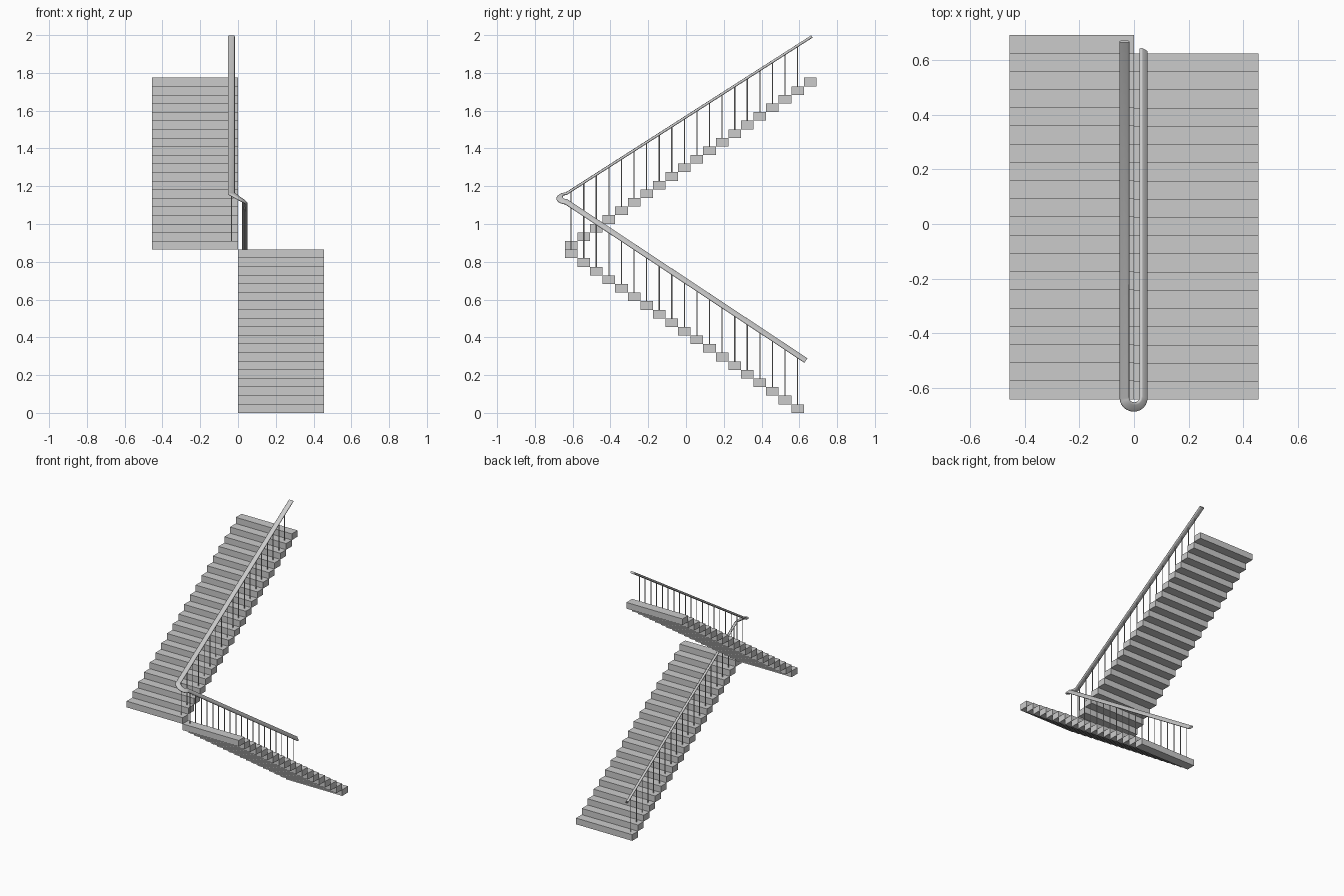
import bpy
import bmesh
from math import cos, sin, pi, radians
from mathutils import Vector

cube = bpy.data.objects.get("Cube")
if cube:
    bpy.data.objects.remove(cube, do_unlink=True)

grey = bpy.data.materials.new("warm_grey")
grey.use_nodes = True
colour = (0.6, 0.6, 0.6, 1)
grey.diffuse_color = colour
grey.node_tree.nodes["Principled BSDF"].inputs["Base Color"].default_value = colour

RISE, GOING, WIDTH = 0.0455, 0.0666, 0.455
FIRST_Y = -0.608          # centre of the steps beside the turn
RAIL_X = 0.035


def finish(bm, name, smooth=False):
    bmesh.ops.recalc_face_normals(bm, faces=bm.faces)
    mesh = bpy.data.meshes.new(name)
    bm.to_mesh(mesh)
    bm.free()
    mesh.materials.append(grey)
    obj = bpy.data.objects.new(name, mesh)
    bpy.context.collection.objects.link(obj)
    if smooth:
        bpy.ops.object.select_all(action='DESELECT')
        obj.select_set(True)
        bpy.context.view_layer.objects.active = obj
        bpy.ops.object.shade_smooth_by_angle(angle=radians(40))
    return obj


def flight(name, side, count, level):
    """Row of block steps; level(i) gives the step number above the floor."""
    bm = bmesh.new()
    for i in range(count):
        made = bmesh.ops.create_cube(bm, size=1)["verts"]
        bmesh.ops.scale(bm, vec=(WIDTH, GOING, RISE), verts=made)
        bmesh.ops.translate(bm, verts=made, vec=(
            side * WIDTH / 2, FIRST_Y + i * GOING, (level(i) + 0.5) * RISE))
    finish(bm, name)


def lower_level(i):
    return 18 - i


def upper_level(i):
    return 19 + i


flight("lower_steps", 1, 19, lower_level)
flight("upper_steps", -1, 20, upper_level)

# Handrail path: down the upper flight, round the turn, down the lower flight
top, upper_foot = Vector((-RAIL_X, 0.667, 1.993)), Vector((-RAIL_X, -0.635, 1.16))
lower_head, bottom = Vector((RAIL_X, -0.635, 1.118)), Vector((RAIL_X, 0.635, 0.277))
path = [top, upper_foot]
TURN = 12
for k in range(1, TURN):
    a = pi * k / TURN
    path.append(Vector((-RAIL_X * cos(a), -0.635 - 0.034 * sin(a),
                        1.139 + 0.021 * cos(a))))
path += [lower_head, bottom]

# Flat rail section with rounded edges
HALF_W, HALF_T = 0.018, 0.007
section = []
for cx, start in ((1, -90), (-1, 90)):
    for k in range(7):
        a = radians(start + 30 * k)
        section.append((cx * (HALF_W - HALF_T) + HALF_T * cos(a), HALF_T * sin(a)))

bm = bmesh.new()
rings = []
for i, p in enumerate(path):
    before, after = path[max(i - 1, 0)], path[min(i + 1, len(path) - 1)]
    tangent = Vector((0, 0, 0))
    if before != p:
        tangent += (p - before).normalized()
    if after != p:
        tangent += (after - p).normalized()
    tangent.normalize()
    side = tangent.cross(Vector((0, 0, 1))).normalized()
    up = side.cross(tangent)
    # the rail rolls over as it passes the turn
    roll = radians(45) * min(max((i - 1) / TURN, 0), 1)
    wide = side * cos(roll) - up * sin(roll)
    thin = up * cos(roll) + side * sin(roll)
    rings.append([bm.verts.new(p + wide * u + thin * v) for u, v in section])
for a, b in zip(rings, rings[1:]):
    for k in range(len(section)):
        n = (k + 1) % len(section)
        bm.faces.new((a[k], a[n], b[n], b[k]))
bm.faces.new(rings[0])
bm.faces.new(rings[-1])
finish(bm, "handrail", True)


def balusters(name, x, level, a, b):
    """One thin rod per step, reaching from the tread to the rail line a-b."""
    bm = bmesh.new()
    for i in range(19):
        y = FIRST_Y + i * GOING
        foot = (level(i) + 1) * RISE
        head = a.z + (b.z - a.z) * (y - a.y) / (b.y - a.y)
        made = bmesh.ops.create_cone(bm, cap_ends=True, segments=8, radius1=0.003,
                                     radius2=0.003, depth=head - foot)["verts"]
        bmesh.ops.translate(bm, verts=made, vec=(x, y, (head + foot) / 2))
    finish(bm, name, True)


balusters("lower_balusters", RAIL_X, lower_level, lower_head, bottom)
balusters("upper_balusters", -RAIL_X, upper_level, upper_foot, top)
